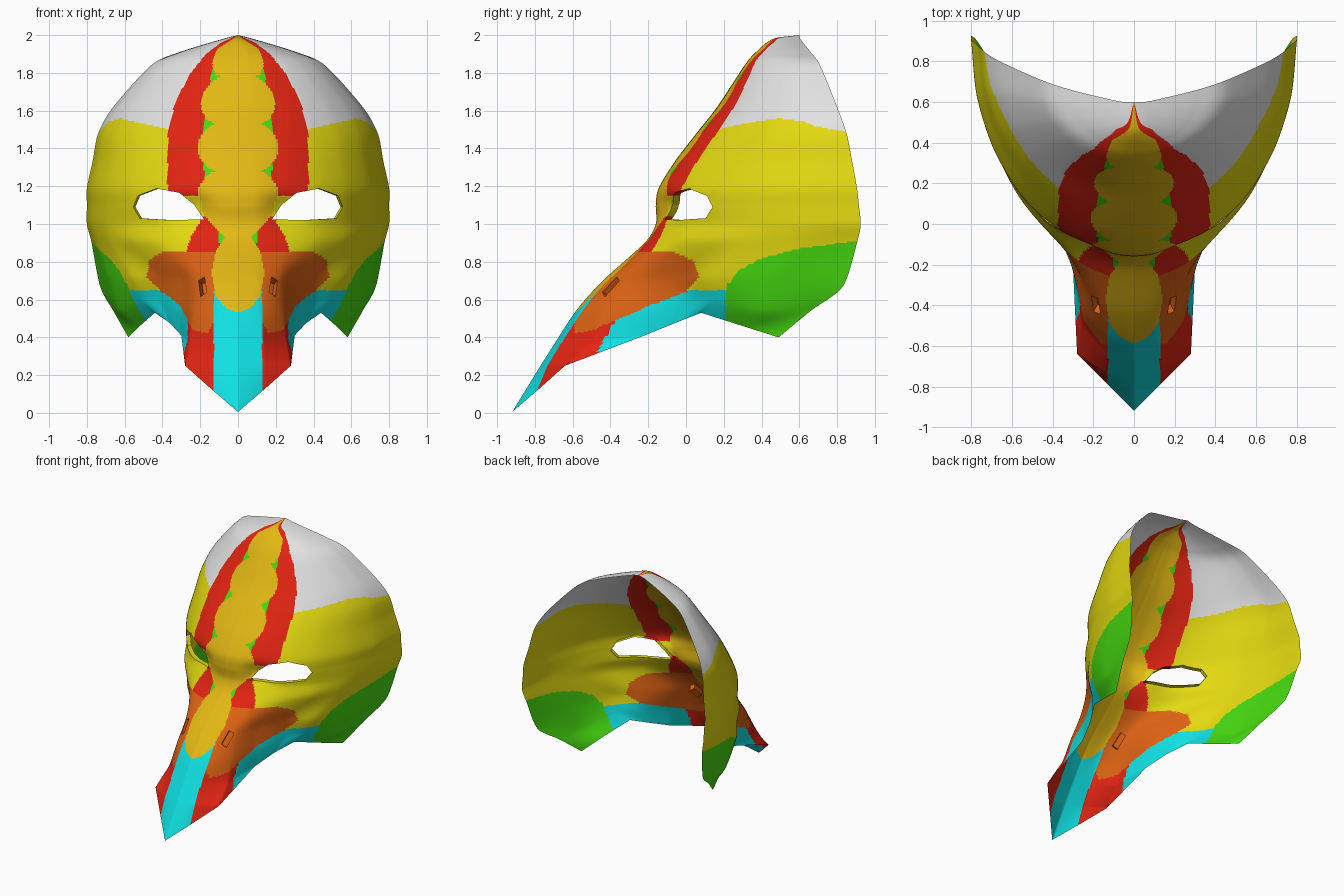
import bpy, bmesh, math
from mathutils import Vector

if "Cube" in bpy.data.objects:
    bpy.data.objects.remove(bpy.data.objects["Cube"])

# ---------- helpers ----------
def srgb(r, g, b):
    return tuple((c / 255 / 12.92) if c < 11 else ((c / 255 + .055) / 1.055) ** 2.4 for c in (r, g, b)) + (1,)

def lerp_table(table, v):
    if v <= table[0][0]:
        return table[0][1]
    for (a, fa), (b, fb) in zip(table, table[1:]):
        if v <= b:
            return fa + (fb - fa) * (v - a) / (b - a)
    return table[-1][1]

def resample(pts, n, straight_from=99, k=.42):
    """Smooth curve through pts; segments from index straight_from on are straight."""
    out = []
    for i in range(len(pts) - 1):
        p, q = pts[i], pts[i + 1]
        m0 = (q - pts[i - 1]) * k if i else (q - p) * .8
        m1 = (pts[i + 2] - p) * k if i + 2 < len(pts) else (q - p) * .8
        for j in range(n):
            t = j / n
            if i >= straight_from:
                out.append(p.lerp(q, t))
            else:
                out.append(p * (2*t**3 - 3*t*t + 1) + m0 * (t**3 - 2*t*t + t)
                           + q * (3*t*t - 2*t**3) + m1 * (t**3 - t*t))
    return out + [pts[-1].copy()]

# ---------- cross-sections ----------
# forehead and face rows, quarter ellipses: height, centre y, rim x, rim y
FACE = [(2.0, .6, 0, .6), (1.98, .46, .08, .605), (1.91, .37, .31, .66), (1.84, .31, .46, .71),
        (1.62, .165, .66, .80), (1.48, .055, .74, .85), (1.33, -.06, .77, .88),
        (1.19, -.145, .80, .905), (1.10, -.16, .80, .915), (1.0, -.16, .80, .925), (.90, -.22, .775, .905)]
# cheek and beak rows, centre to rim
CHEEK = [(0, -.44, .70), (.12, -.42, .70), (.22, -.34, .70), (.31, -.16, .71),
         (.42, 0, .72), (.57, .17, .72), (.68, .45, .71), (.73, .83, .67)]
JAW = [(0, -.575, .55), (.13, -.54, .55), (.24, -.43, .53), (.31, -.2, .53),
       (.40, 0, .58), (.52, .15, .60), (.62, .4, .54), (.66, .66, .54)]
RIM = [(.30, -.22, .41), (.36, -.06, .475), (.44, .08, .53), (.52, .3, .46), (.58, .49, .40)]
BEAK = [[(0, -.675, .40), (.13, -.64, .40), (.26, -.5, .37)],
        [(0, -.77, .25), (.14, -.73, .25), (.28, -.64, .25)],
        [(0, -.92, .005), (.14, -.78, .125), (.28, -.64, .25)]]

def ellipse_row(z, yc, xe, ye):
    ts = [(k / 7) ** 1.2 * math.pi / 2 for k in range(8)]
    return [(xe * math.sin(t), yc + (ye - yc) * (1 - math.cos(t)), z) for t in ts]

rows = [ellipse_row(*r) for r in FACE] + [CHEEK, JAW]
first_beak = len(rows)
rows += [b + RIM for b in BEAK]
NU, NV = 15, 18
rows = [resample([Vector(p) for p in r], NU, 0 if i >= first_beak else 99) for i, r in enumerate(rows)]
cols = [resample(list(c), NV, first_beak) for c in zip(*rows)]

# ---------- half shell ----------
bm = bmesh.new()
grid = []
for c in cols:
    line = []
    for p in c:
        # shallow eye socket beside the nose bridge
        p = p.copy()
        p.y += .045 * math.exp(-((p.x - .25) / .1) ** 2 - ((p.z - 1.08) / .08) ** 2)
        line.append(bm.verts.new(p))
    grid.append(line)
for i in range(len(grid) - 1):
    for j in range(len(grid[0]) - 1):
        bm.faces.new((grid[i][j], grid[i][j+1], grid[i+1][j+1], grid[i+1][j]))
bmesh.ops.remove_doubles(bm, verts=bm.verts, dist=.0002)

# ---------- eye hole and nostril, cut along y ----------
def cut(poly, push, fill):
    planes = []
    for a, b in zip(poly, poly[1:] + poly[:1]):
        planes.append((Vector((a[0], 0, a[1])), Vector((b[1] - a[1], 0, a[0] - b[0])).normalized()))
    lo_x, hi_x = min(p[0] for p in poly) - .04, max(p[0] for p in poly) + .04
    lo_z, hi_z = min(p[1] for p in poly) - .04, max(p[1] for p in poly) + .04
    for co, no in planes:
        near = [f for f in bm.faces if lo_x < f.calc_center_median().x < hi_x
                and lo_z < f.calc_center_median().z < hi_z and f.calc_center_median().y < .4]
        geom = near + list({e for f in near for e in f.edges}) + list({v for f in near for v in f.verts})
        bmesh.ops.bisect_plane(bm, geom=geom, dist=1e-5, plane_co=co, plane_no=no)
    inside = {f for f in bm.faces if f.calc_center_median().y < .4
              and all((f.calc_center_median() - co).dot(no) < 0 for co, no in planes)}
    border = [e for e in {e for f in inside for e in f.edges} if any(f not in inside for f in e.link_faces)]
    bmesh.ops.delete(bm, geom=list(inside), context='FACES')
    border = [e for e in border if e.is_valid]
    res = bmesh.ops.extrude_edge_only(bm, edges=border)['geom']
    bmesh.ops.translate(bm, vec=push, verts=[g for g in res if isinstance(g, bmesh.types.BMVert)])
    if fill:
        bmesh.ops.contextual_create(bm, geom=[g for g in res if isinstance(g, bmesh.types.BMEdge)])

cut([(.18, 1.025), (.35, 1.02), (.52, 1.03), (.555, 1.09), (.53, 1.15),
     (.43, 1.188), (.31, 1.165), (.23, 1.10)], (-.012, .035, 0), False)
cut([(.165, .64), (.198, .615), (.21, .70), (.178, .72)], (-.02, .035, -.02), True)

# ---------- colours ----------
COLOURS = [("yellow", srgb(228, 218, 16)), ("gold", srgb(226, 184, 20)), ("red", srgb(226, 36, 18)),
           ("green", srgb(70, 218, 16)), ("orange", srgb(220, 98, 20)), ("cyan", srgb(16, 224, 226)),
           ("white", srgb(226, 226, 226))]
YELLOW, GOLD, RED, GREEN, ORANGE, CYAN, WHITE = range(7)
NOSE_W = [(.53, 0), (.56, .07), (.62, .12), (.75, .14), (.85, .12), (.93, .07), (1.0, .14), (1.06, .185), (1.15, .2)]
CREST_SCALE = [(1.55, 1), (1.8, .78), (1.93, .5), (2, 0)]
RED_TOP = [(1.15, .375), (1.5, .37), (1.65, .33), (1.8, .25), (1.9, .17), (1.96, .09), (2, 0)]
RED_NOSE = [(.8, .29), (.93, .25), (1.03, .19)]
ORANGE_LOW = [(-.6, .42), (-.5, .435), (-.2, .565), (0, .64), (.07, .72)]
ORANGE_TOP = [(-.25, .85), (-.05, .85), (.04, .8), (.07, .72)]
WHITE_EDGE = [(.36, 1.5), (.5, 1.53), (.62, 1.56), (.68, 1.545), (.75, 1.475)]
GREEN_EDGE = [(.21, .66), (.27, .75), (.4, .82), (.6, .87), (.9, .91)]

def pick(p):
    x, y, z = abs(p.x), p.y, p.z
    # scalloped crest down the middle with green notches
    s = lerp_table(CREST_SCALE, z)
    if z > 1.15:
        w = s * (.11 + .105 * abs(math.sin(math.pi * (z - 1.28) / .25)) ** .6)
    else:
        w = lerp_table(NOSE_W, z)
    if x < w and z > .53:
        return GOLD
    if x < .18 * s and any(abs(z - n) < .05 for n in (1.28, 1.53, 1.78)):
        return GREEN
    if x < .1 and abs(z - .93) < .03:
        return GREEN
    if x < .128 and z < .65:
        return CYAN
    # nostril patch
    if -.59 < y < .07 and lerp_table(ORANGE_LOW, y) < z < lerp_table(ORANGE_TOP, y):
        return ORANGE
    # red bands
    if z > 1.15 and x < lerp_table(RED_TOP, z):
        return RED
    if .8 < z < 1.04 and x < lerp_table(RED_NOSE, z):
        return RED
    # beak sides, jaw and cheeks
    if z < .65 and y < .21:
        return RED if y < -.47 + (z - .32) * .55 else CYAN
    if y >= .21 and z < lerp_table(GREEN_EDGE, y):
        return GREEN
    if z > lerp_table(WHITE_EDGE, x):
        return WHITE
    return YELLOW

bmesh.ops.recalc_face_normals(bm, faces=bm.faces)
bm.normal_update()
if sum(f.normal.y * f.calc_area() for f in bm.faces) > 0:
    bmesh.ops.reverse_faces(bm, faces=bm.faces)
for f in bm.faces:
    f.material_index = pick(f.calc_center_median())
    f.smooth = True

# ---------- mask object, mirrored ----------
mesh = bpy.data.meshes.new("beaked_mask")
bm.to_mesh(mesh)
bm.free()
mask = bpy.data.objects.new("beaked_mask", mesh)
bpy.context.collection.objects.link(mask)
for name, col in COLOURS:
    m = bpy.data.materials.new(name)
    m.diffuse_color = col
    m.use_nodes = True
    m.node_tree.nodes["Principled BSDF"].inputs["Base Color"].default_value = m.diffuse_color
    mesh.materials.append(m)
bpy.context.view_layer.objects.active = mask
mask.select_set(True)
bpy.ops.object.shade_smooth_by_angle(angle=math.radians(40))
mirror = mask.modifiers.new("mirror", 'MIRROR')
mirror.merge_threshold = .0005
